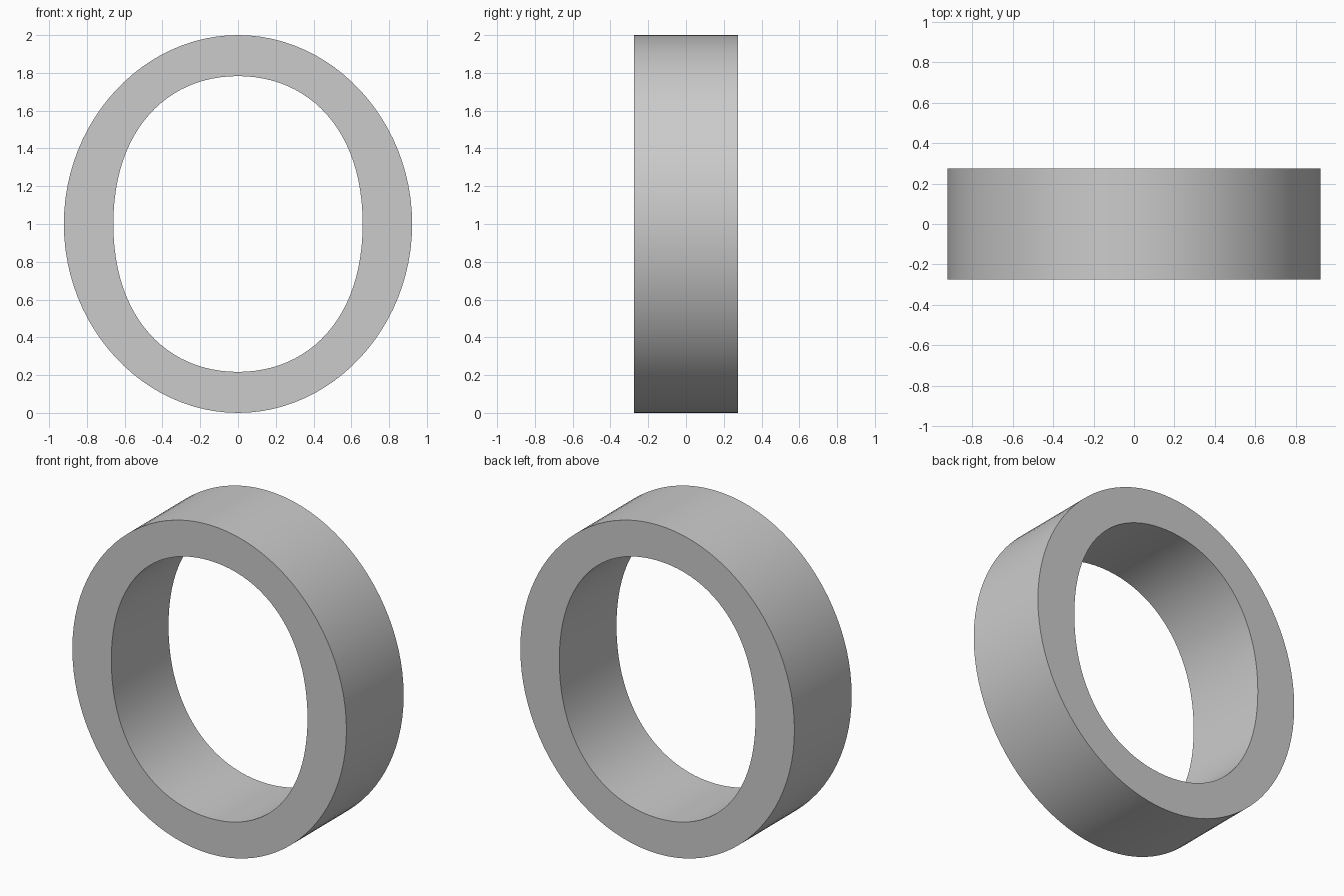
import bpy, math

if "Cube" in bpy.data.objects:
    bpy.data.objects.remove(bpy.data.objects["Cube"])

# Oval ring: two closed bezier loops, the inner one cutting the hole
curve = bpy.data.curves.new("oval_ring", 'CURVE')
curve.dimensions = '2D'
curve.fill_mode = 'BOTH'
curve.extrude = 0.275
curve.resolution_u = 24


def add_loop(rx, rz, hx, hz):
    """Oval with half sizes rx, rz and handle lengths hx (top) and hz (sides)."""
    s = curve.splines.new('BEZIER')
    s.bezier_points.add(3)
    s.use_cyclic_u = True
    for i, p in enumerate(s.bezier_points):
        c, n = round(math.cos(i * math.pi / 2)), round(math.sin(i * math.pi / 2))
        x, y = rx * c, rz * n
        dx, dy = -n * hx, c * hz
        p.handle_left_type = p.handle_right_type = 'FREE'
        p.co = (x, y, 0)
        p.handle_left = (x - dx, y - dy, 0)
        p.handle_right = (x + dx, y + dy, 0)


add_loop(0.922, 1.0, 0.50, 0.55)
add_loop(0.66, 0.783, 0.375, 0.50)

ring = bpy.data.objects.new("oval_ring", curve)
bpy.context.collection.objects.link(ring)
ring.location = (0, 0, 1)
ring.rotation_euler = (math.pi / 2, 0, 0)

# Smooth walls with crisp rims
bpy.context.view_layer.objects.active = ring
ring.select_set(True)
bpy.ops.object.convert(target='MESH')
bpy.ops.object.shade_smooth_by_angle(angle=math.radians(30))
